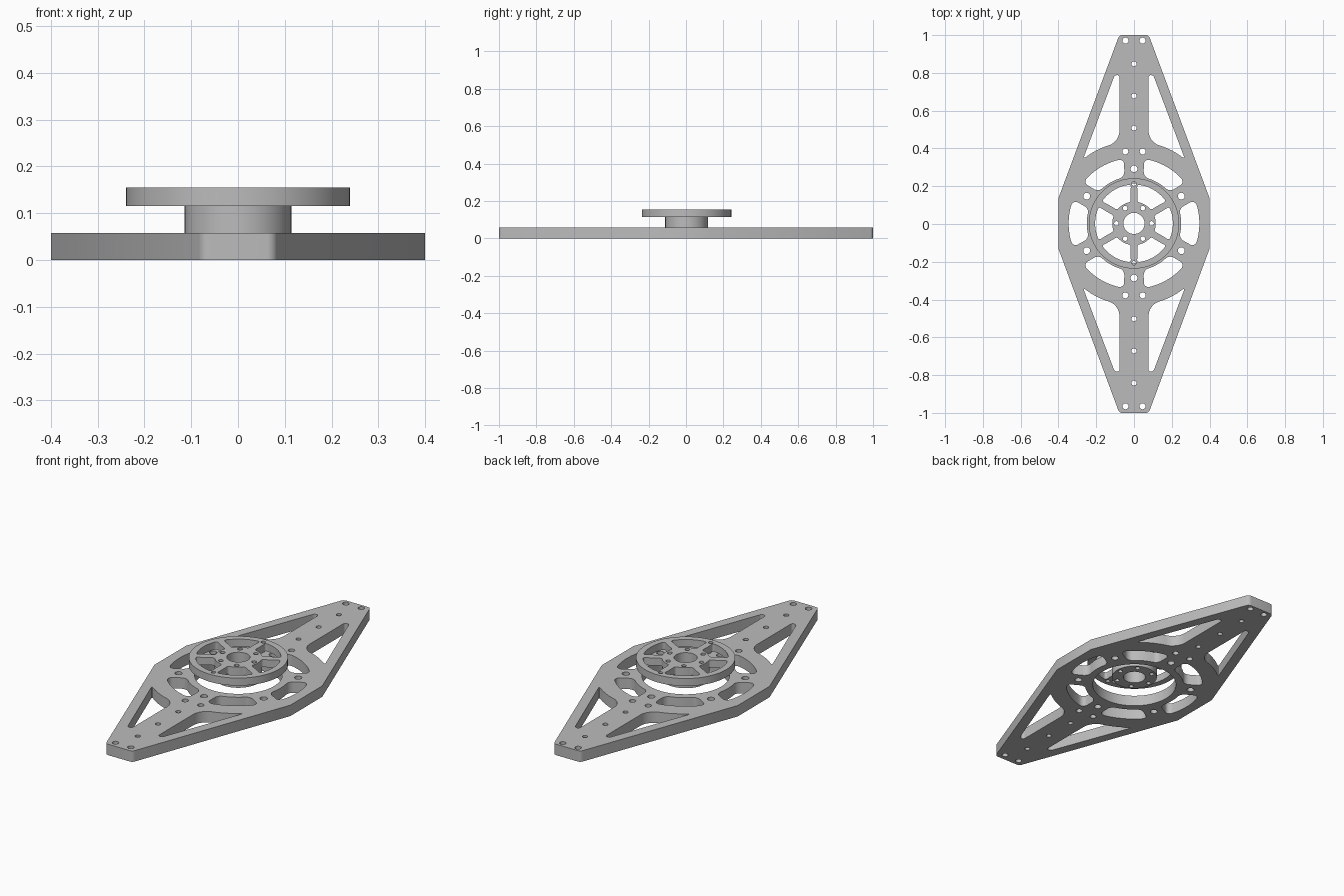
import bpy, bmesh
from math import sin, cos, pi, radians, degrees, hypot
from mathutils import Vector

if "Cube" in bpy.data.objects:
    bpy.data.objects.remove(bpy.data.objects["Cube"])

grey = bpy.data.materials.new("machined_grey")
grey.use_nodes = True
grey.diffuse_color = (0.5, 0.5, 0.5, 1)
grey.node_tree.nodes["Principled BSDF"].inputs["Base Color"].default_value = (0.5, 0.5, 0.5, 1)

CY = 0.003  # y of the pivot axis


def rounded(corners, steps=6):
    """Closed outline from (x, y, cut) corners, each softened over the cut length."""
    pts, n = [], len(corners)
    for i, (x, y, cut) in enumerate(corners):
        p = Vector((x, y))
        if not cut:
            pts.append(p)
            continue
        a = p + (Vector(corners[i - 1][:2]) - p).normalized() * cut
        b = p + (Vector(corners[(i + 1) % n][:2]) - p).normalized() * cut
        ha, hb = a.lerp(p, 0.55), b.lerp(p, 0.55)
        for s in range(steps + 1):
            t = s / steps
            u = 1 - t
            pts.append(a * u**3 + ha * 3 * u * u * t + hb * 3 * u * t * t + b * t**3)
    return pts


def circle(x, y, r, n=32):
    return [Vector((x + r * cos(2 * pi * i / n), y + r * sin(2 * pi * i / n))) for i in range(n)]


def ring_slot(angle, r0, r1, half0, half1, cut):
    """Rounded slot following a ring, centred on an angle in degrees."""
    rm = (r0 + r1) / 2
    a0, a1 = radians(half0) * rm, radians(half1) * rm
    flat = rounded([(-a0, r0, cut), (a0, r0, cut), (a1, r1, cut), (-a1, r1, cut)])
    out = []
    for i, p in enumerate(flat):
        q = flat[(i + 1) % len(flat)]
        n = max(1, int((q - p).length / 0.015))
        for k in range(n):
            s = p.lerp(q, k / n)
            a = radians(angle) + s.x / rm
            out.append(Vector((s.y * cos(a), s.y * sin(a) + CY)))
    return out


def extruded(name, loops, z0, z1):
    """Flat part with holes, from an outline followed by its cut-outs."""
    curve = bpy.data.curves.new(name + "_profile", 'CURVE')
    curve.dimensions = '2D'
    curve.fill_mode = 'BOTH'
    curve.extrude = (z1 - z0) / 2
    for loop in loops:
        spline = curve.splines.new('POLY')
        spline.points.add(len(loop) - 1)
        for point, p in zip(spline.points, loop):
            point.co = (p.x, p.y, 0, 1)
        spline.use_cyclic_u = True
    helper = bpy.data.objects.new(name + "_profile", curve)
    bpy.context.scene.collection.objects.link(helper)
    bpy.context.view_layer.update()
    evaluated = helper.evaluated_get(bpy.context.evaluated_depsgraph_get())
    mesh = bpy.data.meshes.new_from_object(evaluated)
    bpy.data.objects.remove(helper)

    bm = bmesh.new()
    bm.from_mesh(mesh)
    bmesh.ops.remove_doubles(bm, verts=bm.verts, dist=0.0001)
    bmesh.ops.translate(bm, verts=bm.verts, vec=(0, 0, (z0 + z1) / 2))
    bmesh.ops.recalc_face_normals(bm, faces=bm.faces)
    bm.to_mesh(mesh)
    bm.free()
    mesh.name = name
    mesh.materials.clear()
    mesh.materials.append(grey)
    obj = bpy.data.objects.new(name, mesh)
    bpy.context.scene.collection.objects.link(obj)
    bpy.ops.object.select_all(action='DESELECT')
    obj.select_set(True)
    bpy.context.view_layer.objects.active = obj
    bpy.ops.object.shade_smooth_by_angle(angle=radians(30))
    return obj


# Base plate: elongated outline, pivot opening, slots, windows and bolt holes
outline = rounded([(0.4, -0.131, 0), (0.4, 0.137, 0), (0.078, 1, 0.015), (-0.078, 1, 0.015),
                   (-0.4, 0.137, 0), (-0.4, -0.131, 0), (-0.078, -1, 0.015), (0.078, -1, 0.015)])
plate = [outline, circle(0, CY, 0.211, 96)]

for i in range(6):
    plate.append(ring_slot(60 * i, 0.25, 0.346, 18.5, 21.5, 0.03))
    a = radians(60 * i + 30)
    plate.append(circle(0.289 * cos(a), 0.289 * sin(a) + CY, 0.018))

# Long triangular window: arc at the base, fillet against the spine, narrow tip
window = [(0.077, 0.785, 0.012), (0.077, 0.428, 0.06)]
for deg in (70, 66, 62, 58):
    window.append((0.435 * cos(radians(deg)), 0.435 * sin(radians(deg)), 0))
window += [(0.27, 0.34, 0.018), (0.102, 0.785, 0.012)]

for sy in (1, -1):
    for sx in (1, -1):
        plate.append([Vector((p.x * sx, p.y * sy + CY)) for p in rounded(window)])
        plate.append(circle(0.045 * sx, 0.968 * sy + CY, 0.016))
        plate.append(circle(0.046 * sx, 0.381 * sy + CY, 0.016))
    for y in (0.845, 0.675, 0.505):
        plate.append(circle(0, y * sy + CY, 0.013))
extruded("base_plate", plate, 0, 0.058)

# Holes shared by the hub and the spoked disc
bores = [circle(0, CY, 0.056, 48)]
for i in range(6):
    a = radians(60 * i)
    bores.append(circle(0.093 * cos(a), 0.093 * sin(a) + CY, 0.012, 24))

# Hub below the disc
extruded("hub", [circle(0, CY, 0.114, 96)] + bores, 0.045, 0.115)

# Spoked disc with six openings and two rim holes
disc = [circle(0, CY, 0.239, 128)] + bores
for i in range(6):
    disc.append(ring_slot(60 * i, 0.115, 0.206, 21.5, 25.5, 0.012))
for sy in (1, -1):
    disc.append(circle(0, 0.21 * sy + CY, 0.011, 24))
extruded("spoked_disc", disc, 0.115, 0.155)
